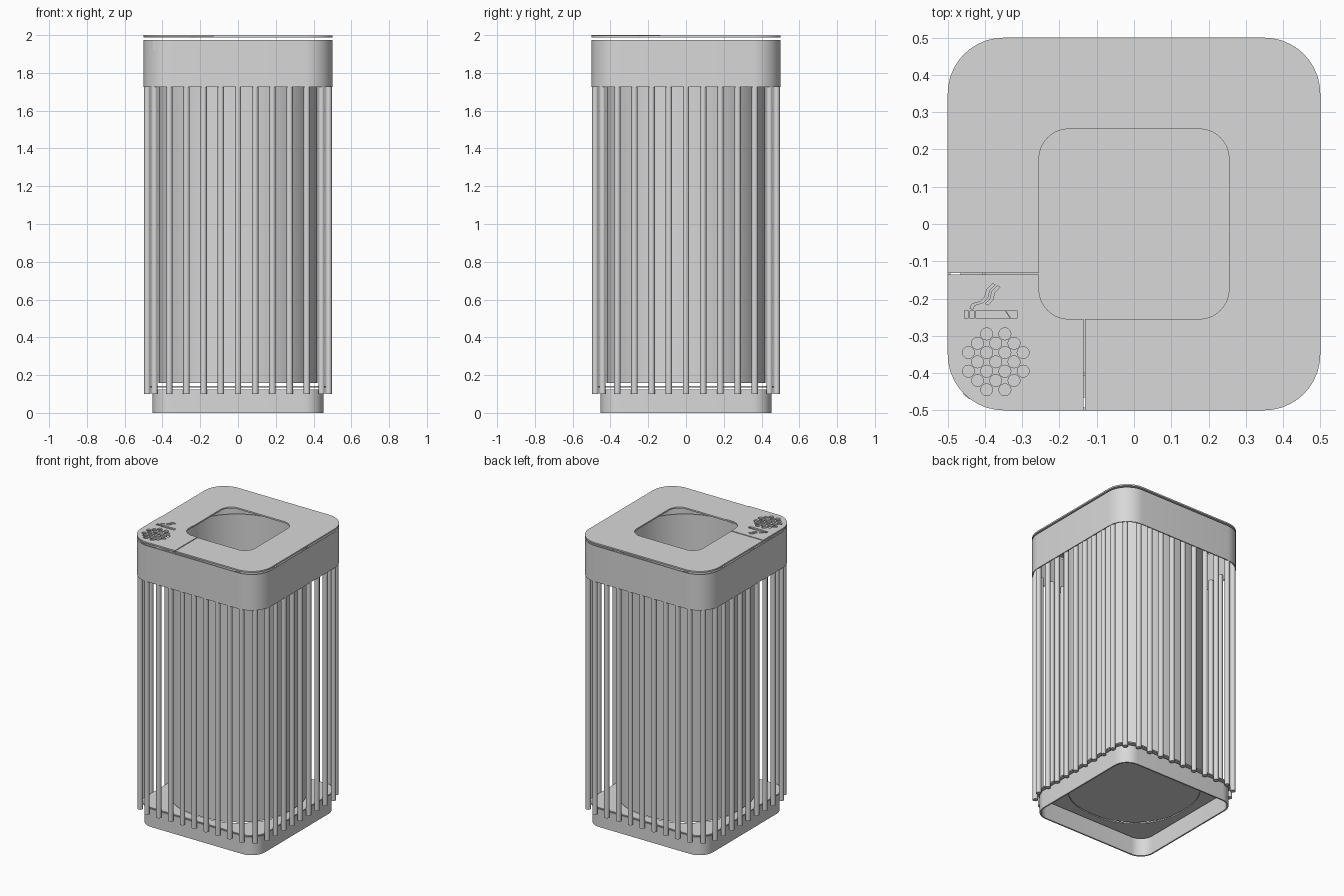
import bpy, bmesh, math

cube = bpy.data.objects.get("Cube")
if cube:
    bpy.data.objects.remove(cube, do_unlink=True)

grey = bpy.data.materials.new("light grey metal")
grey.use_nodes = True
COLOUR = (0.69, 0.69, 0.69, 1)
grey.diffuse_color = COLOUR
grey.node_tree.nodes["Principled BSDF"].inputs["Base Color"].default_value = COLOUR


def rounded_square(half, radius, steps=10):
    pts = []
    for q in range(4):
        mid = math.pi / 4 + q * math.pi / 2
        cx = math.copysign(half - radius, math.cos(mid))
        cy = math.copysign(half - radius, math.sin(mid))
        for i in range(steps + 1):
            a = q * math.pi / 2 + i / steps * math.pi / 2
            pts.append((cx + radius * math.cos(a), cy + radius * math.sin(a)))
    return pts


def circle(x, y, radius, n):
    return [(x + radius * math.cos(i * math.tau / n), y + radius * math.sin(i * math.tau / n))
            for i in range(n)]


def box(x0, x1, y0, y1):
    return [(x0, y0), (x1, y0), (x1, y1), (x0, y1)]


def loft(bm, rings, hollow=False):
    """Skin outlines (points, z); a hollow loft closes on itself, others get caps."""
    loops = [[bm.verts.new((x, y, z)) for x, y in pts] for pts, z in rings]
    pairs = list(zip(loops, loops[1:]))
    if hollow:
        pairs.append((loops[-1], loops[0]))
    else:
        bm.faces.new(loops[0])
        bm.faces.new(loops[-1])
    for a, b in pairs:
        n = len(a)
        for i in range(n):
            j = (i + 1) % n
            bm.faces.new((a[i], a[j], b[j], b[i]))


def finish(name, bm):
    bmesh.ops.recalc_face_normals(bm, faces=bm.faces)
    mesh = bpy.data.meshes.new(name)
    bm.to_mesh(mesh)
    bm.free()
    mesh.materials.append(grey)
    obj = bpy.data.objects.new(name, mesh)
    bpy.context.collection.objects.link(obj)
    return obj


def part(name, rings, hollow=False):
    bm = bmesh.new()
    loft(bm, rings, hollow)
    return finish(name, bm)


def frame(name, outer, inner, z0, z1):
    return part(name, [(outer, z0), (outer, z1), (inner, z1), (inner, z0)], True)


def prisms(name, outlines, z0, z1):
    bm = bmesh.new()
    for pts in outlines:
        loft(bm, [(pts, z0), (pts, z1)])
    return finish(name, bm)


def cut(obj, cutter, operation):
    mod = obj.modifiers.new("cut", "BOOLEAN")
    mod.operation, mod.solver, mod.object = operation, "EXACT", cutter
    bpy.context.view_layer.update()
    evaluated = obj.evaluated_get(bpy.context.evaluated_depsgraph_get())
    mesh = bpy.data.meshes.new_from_object(evaluated)
    obj.modifiers.clear()
    obj.data = mesh
    bpy.data.objects.remove(cutter, do_unlink=True)


# Base ring, floating floor plate, inner bin and top collar
frame("base_ring", rounded_square(0.452, 0.102), rounded_square(0.442, 0.092), 0, 0.125)
frame("floor_plate", rounded_square(0.465, 0.115), rounded_square(0.4, 0.36), 0.135, 0.143)
liner, liner_in = rounded_square(0.42, 0.38), rounded_square(0.412, 0.372)
part("inner_bin", [(liner, 0.157), (liner, 1.9), (liner_in, 1.9), (liner_in, 0.165)])
rim = rounded_square(0.5, 0.15)
frame("top_collar", rim, rounded_square(0.493, 0.143), 1.725, 1.975)

# Upright rods: nine along each side and one on each corner
LINE, CORNER = 0.48, 0.442
rods = []
for q in range(4):
    c, s = round(math.cos(q * math.pi / 2)), round(math.sin(q * math.pi / 2))
    spots = [(i * 0.091, -LINE) for i in range(-4, 5)] + [(CORNER, -CORNER)]
    rods += [circle(x * c - y * s, x * s + y * c, 0.017, 16) for x, y in spots]
prisms("upright_rods", rods, 0.1, 1.76)

# Lid with square opening, split into a main panel and an ashtray corner
opening = rounded_square(0.255, 0.08)
SEAM, GAP = -0.132, 0.003
lid = frame("lid_panel", rim, opening, 1.987, 1.997)
cut(lid, prisms("lid_cutter", [box(-1, SEAM, -1, SEAM)], 1.9, 2.1), "DIFFERENCE")
ash_lid = frame("ashtray_lid", rim, opening, 1.99, 2.0)
corner = box(-1, SEAM - GAP, -1, SEAM - GAP)
cut(ash_lid, prisms("corner_cutter", [corner], 1.9, 2.1), "INTERSECT")

# Round perforations and smoking pictogram cut through the corner panel
holes = []
for row, count in enumerate((2, 3, 4, 3, 4, 3, 2)):
    for k in range(count):
        holes.append(circle(-0.371 + (k - (count - 1) / 2) * 0.049,
                            -0.295 - row * 0.025, 0.016, 20))
Y0, Y1 = -0.254, -0.232
holes += [box(-0.455, -0.445, Y0, Y1), box(-0.44, -0.43, Y0, Y1)]
holes.append([(-0.424, Y0), (-0.332, Y0), (-0.347, Y1), (-0.424, Y1)])
holes.append([(-0.329, Y0), (-0.314, Y0), (-0.314, Y1), (-0.344, Y1)])
smoke = [(-0.44, -0.226), (-0.435, -0.215), (-0.412, -0.208), (-0.4, -0.195),
         (-0.395, -0.175), (-0.38, -0.16)]
for dx, dy in ((0, 0), (0.014, -0.006)):
    left = [(x + dx, y + dy) for x, y in smoke[0 if dx == 0 else 2:]]
    holes.append([(x + 0.007, y - 0.003) for x, y in left] + left[::-1])
cut(ash_lid, prisms("perforation_cutter", holes, 1.9, 2.1), "DIFFERENCE")


# Shallow tray under the perforations
def tray_outline(inset):
    half_x, half_y = 0.1 - inset, 0.165 - inset
    return [(-0.372 + x * half_x, -0.307 + y * half_y) for x, y in rounded_square(1, 0.4, 5)]


tray, tray_in = tray_outline(0), tray_outline(0.005)
part("ash_tray", [(tray, 1.92), (tray, 1.972), (tray_in, 1.972), (tray_in, 1.926)])

# Smooth the rounded corners and rods, keeping edges sharp
bpy.ops.object.select_all(action="DESELECT")
for obj in bpy.context.collection.objects:
    if obj.type == "MESH" and grey.name in obj.data.materials:
        obj.select_set(True)
        bpy.context.view_layer.objects.active = obj
bpy.ops.object.shade_smooth_by_angle(angle=math.radians(35))
